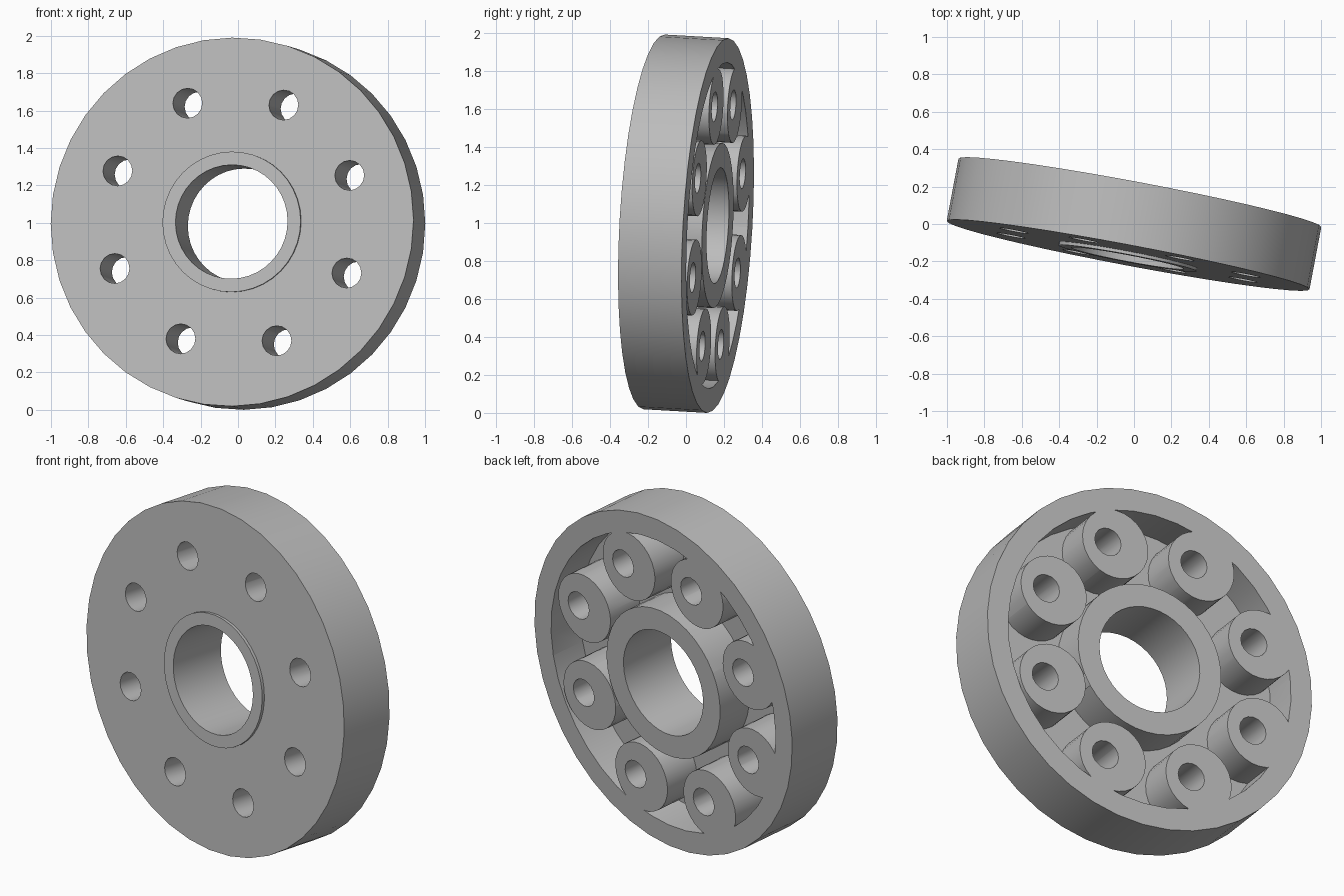
import bpy, bmesh, math
from mathutils import Matrix, Vector

cube = bpy.data.objects.get("Cube")
if cube:
    bpy.data.objects.remove(cube)

# Single plain grey
grey = bpy.data.materials.new("light_grey")
grey.use_nodes = True
colour = (0.5, 0.5, 0.5, 1)
grey.diffuse_color = colour
grey.node_tree.nodes["Principled BSDF"].inputs["Base Color"].default_value = colour


def lathe(name, profile, sides, centre=(0, 0)):
    """Revolve a closed (radius, y) profile around the y axis."""
    bm = bmesh.new()
    rings = []
    for i in range(sides):
        a = math.tau * i / sides
        rings.append([bm.verts.new((centre[0] + r * math.cos(a), y,
                                    centre[1] + r * math.sin(a))) for r, y in profile])
    n = len(profile)
    for i in range(sides):
        here, there = rings[i], rings[(i + 1) % sides]
        for j in range(n):
            k = (j + 1) % n
            bm.faces.new((here[j], here[k], there[k], there[j]))
    return finish(bm, name)


def rod(name, radius, y0, y1, sides, centre):
    """Solid cylinder along y."""
    bm = bmesh.new()
    place = Matrix.Translation((centre[0], (y0 + y1) / 2, centre[1])) @ Matrix.Rotation(math.pi / 2, 4, "X")
    bmesh.ops.create_cone(bm, cap_ends=True, segments=sides, radius1=radius,
                          radius2=radius, depth=y1 - y0, matrix=place)
    return finish(bm, name)


def finish(bm, name):
    bmesh.ops.recalc_face_normals(bm, faces=bm.faces)
    mesh = bpy.data.meshes.new(name)
    bm.to_mesh(mesh)
    bm.free()
    mesh.materials.append(grey)
    obj = bpy.data.objects.new(name, mesh)
    bpy.context.collection.objects.link(obj)
    return obj


def cut(target, cutter):
    """Subtract the cutter and discard it."""
    mod = target.modifiers.new("cut", "BOOLEAN")
    mod.operation = "DIFFERENCE"
    mod.solver = "EXACT"
    mod.object = cutter
    bpy.context.view_layer.objects.active = target
    bpy.ops.object.modifier_apply(modifier=mod.name)
    bpy.data.objects.remove(cutter)


HALF, FLOOR = 0.17, -0.05
BORE, HUB, RIM_IN, RADIUS = 0.305, 0.435, 0.86, 0.987
COLLAR, COLLAR_HEIGHT = 0.376, 0.017
BOLT_CIRCLE, HOLE, BOSS, BOSS_SHIFT = 0.683, 0.08, 0.2, -0.045

# Disc with central bore and low front collar
disc = lathe("flanged_disc", [(BORE, -HALF - COLLAR_HEIGHT), (COLLAR, -HALF - COLLAR_HEIGHT),
                              (COLLAR, -HALF), (RADIUS, -HALF), (RADIUS, HALF), (BORE, HALF)], 40)

# Rear pocket, leaving hub, rim and round bosses standing
pocket = lathe("pocket_cutter", [(HUB, FLOOR), (RIM_IN, FLOOR), (RIM_IN, 0.3), (HUB, 0.3)], 40)
bolts = []
for i in range(8):
    a = math.radians(20.8 + 45 * i)
    bolts.append((BOLT_CIRCLE * math.cos(a), BOLT_CIRCLE * math.sin(a)))
for x, z in bolts:
    cut(pocket, rod("boss_keeper", BOSS, -0.1, 0.4, 28, (x + BOSS_SHIFT, z)))
cut(disc, pocket)

# Bolt holes through the bosses
for bolt in bolts:
    cut(disc, rod("hole_cutter", HOLE, -0.3, 0.35, 16, bolt))

# Tilt the disc: its axis leans sideways and slightly down
axis = Vector((0.185, 0.981, -0.056)).normalized()
side = (Vector((1, 0, 0)) - axis * axis.x).normalized()
up = side.cross(axis)
disc.data.transform(Matrix((side, axis, up)).transposed().to_4x4())
lowest = min(v.co.z for v in disc.data.vertices)
disc.data.transform(Matrix.Translation((0, 0, -lowest)))

bpy.ops.object.select_all(action="DESELECT")
disc.select_set(True)
bpy.context.view_layer.objects.active = disc
bpy.ops.object.shade_smooth_by_angle(angle=math.radians(30))
